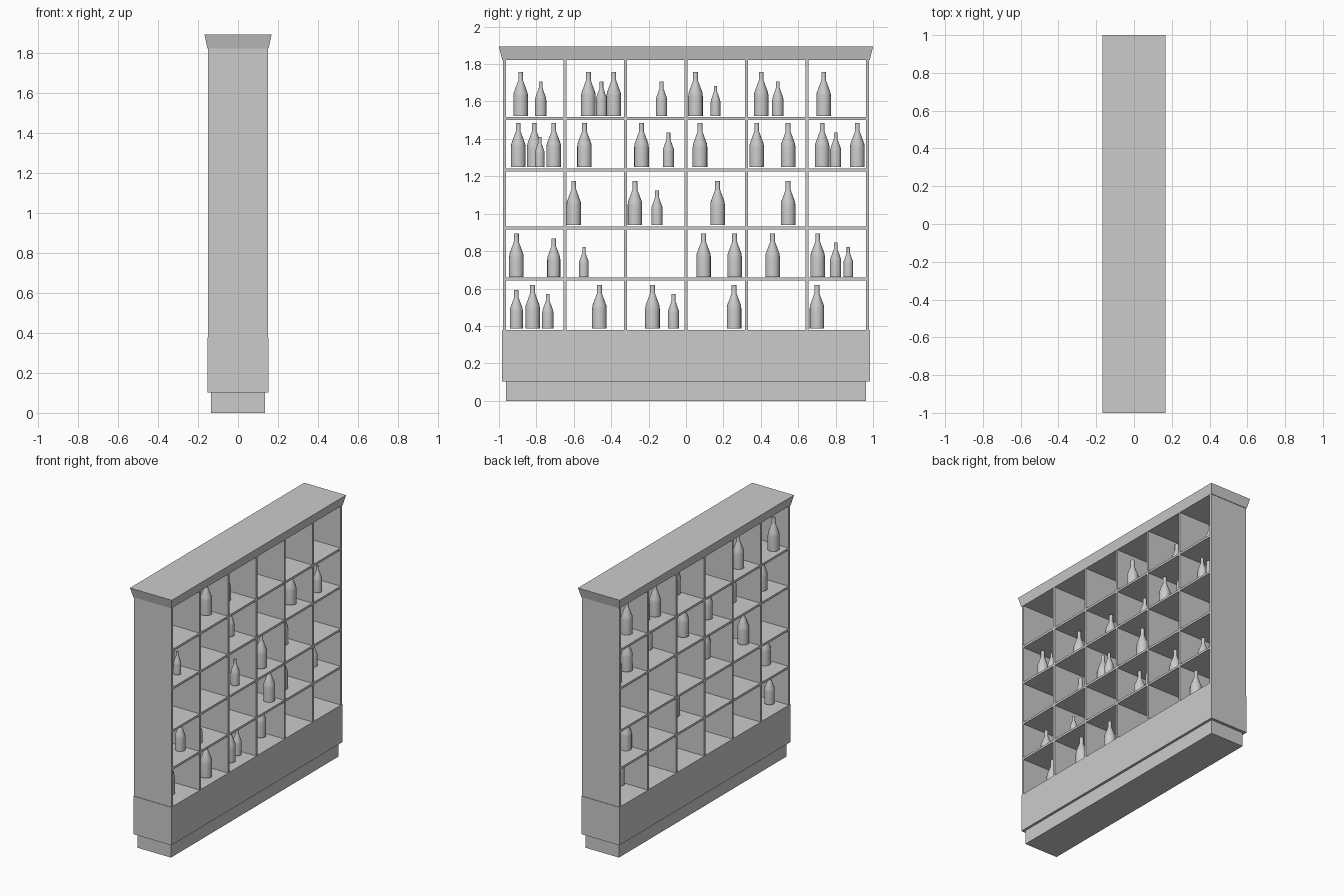
import bpy, bmesh, math

if "Cube" in bpy.data.objects:
    bpy.data.objects.remove(bpy.data.objects["Cube"])


def add_object(name, bm, smooth=False):
    bmesh.ops.recalc_face_normals(bm, faces=bm.faces)
    mesh = bpy.data.meshes.new(name)
    bm.to_mesh(mesh)
    bm.free()
    if smooth:
        mesh.shade_smooth()
        mesh.set_sharp_from_angle(angle=math.radians(35))
    ob = bpy.data.objects.new(name, mesh)
    bpy.context.collection.objects.link(ob)
    return ob


def box(name, hx, y0, y1, z0, z1, top_hx=None, top_grow=0.0):
    """Box symmetric in x; the top can be widened to make a flared moulding."""
    bm = bmesh.new()
    bmesh.ops.create_cube(bm, size=1)
    for v in bm.verts:
        top = v.co.z > 0
        half = top_hx if top and top_hx else hx
        grow = top_grow if top else 0
        v.co.x = math.copysign(half, v.co.x)
        v.co.y = y1 + grow if v.co.y > 0 else y0 - grow
        v.co.z = z1 if top else z0
    return add_object(name, bm)


# Base and cornice
box("plinth", 0.135, -0.962, 0.962, 0, 0.102)
box("base_cabinet", 0.153, -0.983, 0.983, 0.102, 0.378)
box("cornice", 0.153, -0.983, 0.983, 1.823, 1.893, top_hx=0.168, top_grow=0.017)

# Upright panels and shelves, open at both sides
T = 0.008
for i in range(7):
    y = (i - 3) * 0.3237
    name = "side_panel" if i in (0, 6) else "divider"
    box(name, 0.151, y - T, y + T, 0.378, 1.823)
for z in (0.651, 0.924, 1.233, 1.51):
    box("shelf", 0.15, -0.97, 0.97, z - T, z + T)


# Bottles: a turned profile of (radius, height) fractions
PROFILE = [(0, 0), (1, 0), (1, 0.45), (0.95, 0.53), (0.42, 0.77),
           (0.33, 0.81), (0.33, 1), (0, 1)]


def bottle_mesh(radius, height):
    bm = bmesh.new()
    vs = [bm.verts.new((r * radius, 0, h * height)) for r, h in PROFILE]
    es = [bm.edges.new(p) for p in zip(vs, vs[1:])]
    bmesh.ops.spin(bm, geom=vs + es, cent=(0, 0, 0), axis=(0, 0, 1),
                   angle=2 * math.pi, steps=16)
    bmesh.ops.remove_doubles(bm, verts=bm.verts, dist=1e-4)
    ob = add_object("bottle", bm, smooth=True)
    mesh = ob.data
    bpy.data.objects.remove(ob)
    return mesh


KINDS = {"large": bottle_mesh(0.039, 0.234), "medium": bottle_mesh(0.035, 0.206),
         "small": bottle_mesh(0.030, 0.184), "tiny": bottle_mesh(0.026, 0.160)}

# Bottle places as (y, x) for each shelf
ROWS = [
    (1.523, {"large": [(-.884, -.085), (-.522, -.055), (-.386, .014), (.051, .055),
                       (.402, -.033), (.736, -.04)],
             "small": [(-.777, -.02), (-.452, -.02), (-.131, 0), (.491, -.02)],
             "tiny": [(.158, 0)]}),
    (1.25, {"large": [(-.897, .04), (-.811, -.04), (-.707, -.06), (-.543, .02),
                      (-.238, 0), (.075, -.03), (.378, .05), (.546, .04),
                      (.728, -.035), (.916, -.08)],
            "small": [(-.094, 0), (.80, .08)],
            "tiny": [(-.782, .06)]}),
    (0.94, {"large": [(-.6, -.04), (-.273, .04), (.169, .069), (.546, -.025)],
            "small": [(-.155, .086)]}),
    (0.661, {"large": [(-.907, 0), (.094, .03), (.26, .069), (.463, .03),
                       (.704, -.01)],
             "medium": [(-.707, .03)],
             "small": [(.80, 0)],
             "tiny": [(-.546, .065), (.868, 0)]}),
    (0.386, {"large": [(-.82, .02), (-.463, .068), (-.179, .06), (.257, 0),
                       (.7, .05)],
             "medium": [(-.907, -.036)],
             "small": [(-.739, -.03), (-.067, .04)]}),
]
for z, kinds in ROWS:
    for kind, places in kinds.items():
        for y, x in places:
            ob = bpy.data.objects.new(kind + "_bottle", KINDS[kind])
            ob.location = (x, y, z)
            bpy.context.collection.objects.link(ob)
